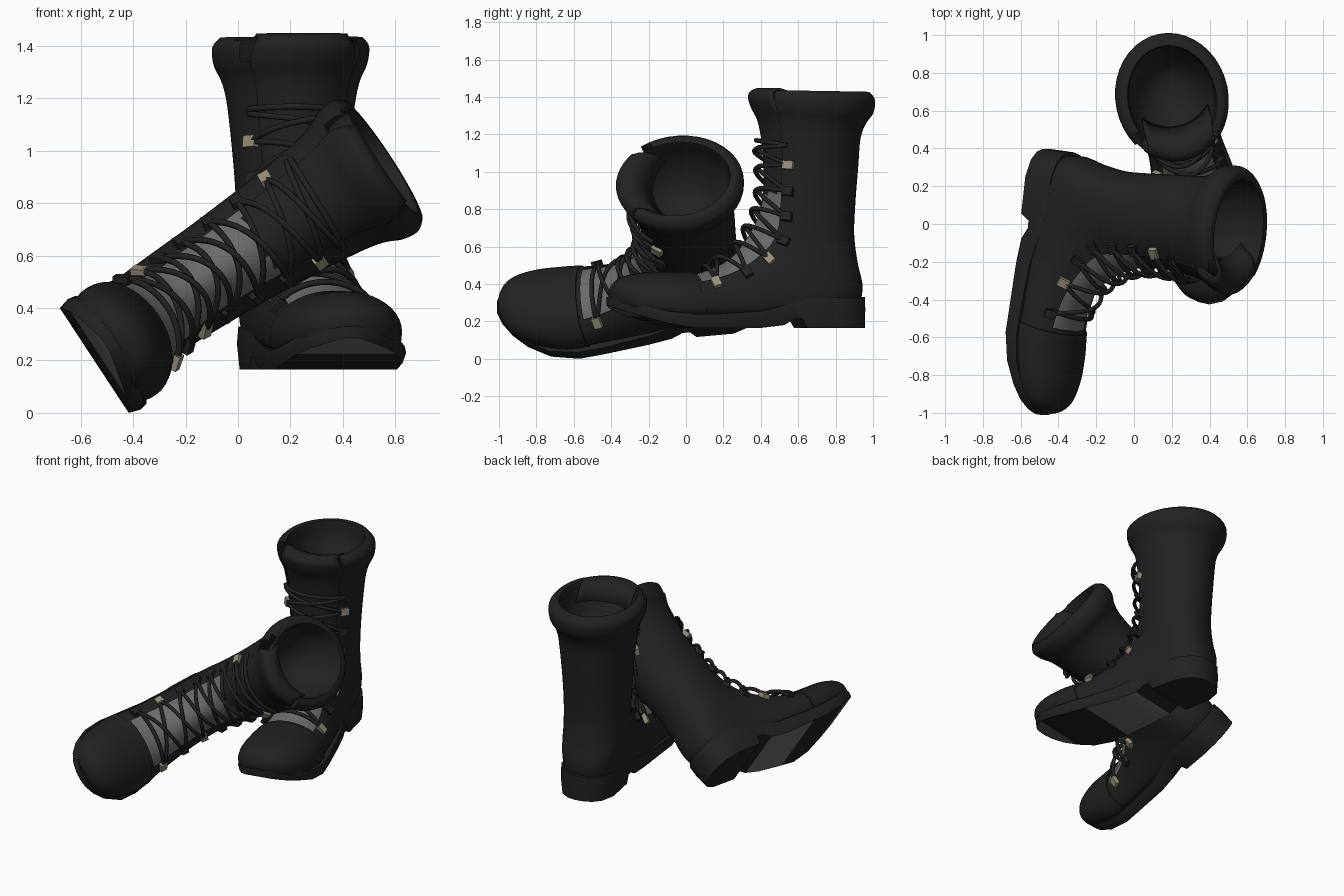
import bpy, bmesh, math
from mathutils import Vector, Matrix

if "Cube" in bpy.data.objects:
    bpy.data.objects.remove(bpy.data.objects["Cube"])


def mat(name, c):
    m = bpy.data.materials.new(name)
    m.diffuse_color = (*c, 1)
    m.use_nodes = True
    m.node_tree.nodes["Principled BSDF"].inputs["Base Color"].default_value = m.diffuse_color
    return m


BLACK = mat("black_leather", (0.0155, 0.0155, 0.0155))
GREY = mat("grey_fabric", (0.15, 0.148, 0.14))
BRASS = mat("dull_brass", (0.32, 0.28, 0.2))

# Boot sections, toe to collar: back/bottom point (v,h), front/top point (v,h), half width
ROWS = [
    (1.10, .135, 1.115, .185, .05), (1.06, .11, 1.095, .23, .125), (1.0, .09, 1.04, .268, .178),
    (.90, .07, .93, .29, .215), (.75, .05, .80, .293, .235), (.60, .05, .66, .297, .228),
    (.42, .05, .54, .335, .21), (.22, .05, .45, .39, .195), (.0, .05, .39, .46, .187),
    (-.20, .07, .345, .53, .187), (-.262, .2, .31, .6, .192), (-.235, .35, .29, .67, .197),
    (-.217, .5, .28, .76, .205), (-.225, .68, .28, .86, .215), (-.24, .86, .285, .96, .23),
    (-.252, 1.01, .30, 1.06, .247), (-.28, 1.09, .315, 1.12, .265), (-.322, 1.15, .345, 1.18, .292),
    (-.33, 1.22, .36, 1.24, .298), (-.30, 1.262, .34, 1.272, .27),
]
# Sole: v, left half width, right half width, bottom h, top h
SOLE = [
    (-.275, .02, .04, 0, .165), (-.26, .075, .095, 0, .165), (-.22, .125, .15, 0, .165),
    (-.13, .165, .19, 0, .165), (.07, .17, .195, 0, .155), (.10, .17, .195, .05, .15),
    (.14, .168, .197, .05, .14), (.20, .168, .205, .015, .12), (.33, .172, .225, 0, .09),
    (.57, .195, .267, 0, .075), (.7, .208, .285, 0, .075), (.85, .205, .275, .025, .09),
    (.97, .175, .225, .06, .12), (1.05, .13, .16, .085, .14), (1.10, .075, .095, .105, .155),
    (1.125, .02, .04, .12, .165),
]


def sample(table, r):
    """Smooth interpolation of table rows at a fractional index."""
    n = len(table)
    i = max(0, min(int(r), n - 2))
    f = r - i
    a, b, c, d = (table[max(0, min(n - 1, i + k))] for k in (-1, 0, 1, 2))
    return [.5 * (2 * q + (s - p) * f + (2 * p - 5 * q + 4 * s - t) * f * f + (3 * q - p - 3 * s + t) * f ** 3)
            for p, q, s, t in zip(a, b, c, d)]


def pt(r, deg, off=0.0):
    """Point on the boot surface: section r, angle from the front, offset outward."""
    pv, ph, qv, qh, w = sample(ROWS, r)
    P, Q = Vector((pv, ph)), Vector((qv, qh))
    L = (Q - P).length
    u = (Q - P) / L
    k = max(0, min(1, (r - 6) / 5))
    c = .34 + .16 * k
    e = .6 + .25 * k + .15 * max(0, min(1, (r - 11) / 3))
    ct, st = math.cos(math.radians(deg)), math.sin(math.radians(deg))
    if ct >= 0:
        s, x = (L * (1 - c) + off) * ct, abs(st)
    else:
        s, x = -(L * c + off) * (-ct) ** e, abs(st) ** e
    p = P + u * (L * c + s)
    cx = .008 + .026 * max(0, 1 - abs(r - 4) / 5)
    return Vector((cx + math.copysign((w + off) * x, st), -p.x, p.y))


parts = []


def finish(name, bm, mats, angle=40, solid=0):
    bmesh.ops.recalc_face_normals(bm, faces=bm.faces)
    me = bpy.data.meshes.new(name)
    bm.to_mesh(me)
    bm.free()
    for m in mats:
        me.materials.append(m)
    me.shade_smooth()
    me.set_sharp_from_angle(angle=math.radians(angle))
    parts.append((name, me, solid))
    return me


def grid(bm, rows, closed, keep=lambda i, k: True):
    vs = [[bm.verts.new(p) for p in row] for row in rows]
    n = len(rows[0])
    for i in range(len(rows) - 1):
        for k in range(n if closed else n - 1):
            if keep(i, k):
                j = (k + 1) % n
                bm.faces.new((vs[i][k], vs[i][j], vs[i + 1][j], vs[i + 1][k]))
    return vs


N, S = 40, 4
RMAX = len(ROWS) - 1


# Upper with open lacing gap; the gap is wider at the collar on one side
def upper_keep(i, k):
    r = i / S
    kk = k if k < N // 2 else k - N
    if r < 5:
        return True
    lo = -5 if r < 17 else (-6 if r < 18.3 else -7)
    return not (lo <= kk < 5)


def ring(r, off=0.0):
    return [pt(r, 360 * k / N, off) for k in range(N)]


bm = bmesh.new()
vs = grid(bm, [ring(i / S) for i in range(RMAX * S + 1)] + [ring(RMAX, -.035)], True, upper_keep)
bm.faces.new(vs[0])
bmesh.ops.delete(bm, geom=[v for v in bm.verts if not v.link_faces], context='VERTS')
finish("boot_upper", bm, [BLACK], 50)

# Funnel-shaped lining inside the collar
bm = bmesh.new()
vs = grid(bm, [ring(r, o) for r, o in ((19, -.035), (18.4, -.06), (17.5, -.07), (16.5, -.07),
                                       (15.6, -.075), (14.9, -.1), (14.5, -.16))], True)
bm.faces.new(vs[-1])
bmesh.ops.reverse_faces(bm, faces=bm.faces)
finish("lining", bm, [BLACK], 60)

# Toe cap, a thin layer over the toe
bm = bmesh.new()
vs = grid(bm, [ring(i / S, .007) for i in range(19)] + [ring(4.82, .007), ring(4.84, -.012)], True)
bm.faces.new(vs[0])
finish("toe_cap", bm, [BLACK], 50)

# Tongue: grey fabric low down, black leather above, padded top turned inward
bm = bmesh.new()
rows = []
for i in range(62):
    r = 4.4 + (RMAX - 4.4) * i / 61
    k = max(0, min(1, (r - 15) / 3))
    span = 56 - 14 * k
    rows.append([pt(r, span * (j / 6 - 1), -.01 + .004 * k) for j in range(13)])
top = rows[-1]
for dy, dz in ((.035, .012), (.1, -.01), (.17, -.1)):
    rows.append([p + Vector((0, dy, dz)) for p in top])
grid(bm, rows, False)
for f in bm.faces:
    f.material_index = 0 if f.calc_center_median().z < .72 else 1
finish("tongue", bm, [GREY, BLACK], 50, .01)

# Sole with heel block, arch notch and toe spring
bm = bmesh.new()
rows = []
for v, l, r, b, t in SOLE:
    m = b + (t - b) * .6
    rows.append([Vector(p) for p in ((-l * .97, -v, b), (r * .97, -v, b), (r + .006, -v, m),
                                     (r, -v, t), (-l, -v, t), (-l - .006, -v, m))])
vs = grid(bm, rows, True)
bm.faces.new(vs[0])
bm.faces.new(vs[-1])
bmesh.ops.recalc_face_normals(bm, faces=bm.faces)
for f in bm.faces:
    v = -f.calc_center_median().y
    if f.normal.z < -.6 and (.2 < v < .55 or v > .95):
        f.material_index = 1
finish("sole", bm, [BLACK, GREY], 35)

# Lace hooks in two rows
HOOKS = [5.5, 6.9, 8.2, 9.5, 10.9, 12.2, 13.4]
BRIGHT = ((0, 1), (2, 1), (6, 1), (1, -1), (6, -1))
for name, m, bright in (("dark_lace_hooks", BLACK, False), ("brass_lace_hooks", BRASS, True)):
    bm = bmesh.new()
    for i, r in enumerate(HOOKS):
        for side in (-1, 1):
            if ((i, side) in BRIGHT) == bright:
                deg = side * 55
                n = (pt(r, deg, .05) - pt(r, deg)).normalized()
                t = pt(r + .1, deg) - pt(r, deg)
                t = (t - n * t.dot(n)).normalized()
                M = Matrix((n, t, n.cross(t))).transposed().to_4x4()
                M.translation = pt(r, deg, .012)
                bmesh.ops.create_cube(bm, size=1, matrix=M @ Matrix.Diagonal((.028, .045, .06, 1)))
    finish(name, bm, [m], 30)

# Criss-cross laces
cu = bpy.data.curves.new("laces", 'CURVE')
cu.dimensions = '3D'
cu.bevel_depth = .012
cu.bevel_resolution = 2
cu.materials.append(BLACK)


def lace(r0, r1, side, lift):
    sp = cu.splines.new('POLY')
    n = 17
    sp.points.add(n - 1)
    for j in range(n):
        f = j / (n - 1)
        p = pt(r0 + (r1 - r0) * f, side * 54 * (1 - 2 * f), .012 + lift * math.sin(math.pi * f))
        sp.points[j].co = (*p, 1)
    sp.use_smooth = True


stops = HOOKS + [14.3]
for a, b in zip(stops, stops[1:]):
    lace(a, b, 1, .01)
    lace(a, b, -1, .026)
for r in (5.5, 14.3):
    lace(r, r + .15, 1, .008)
parts.append(("laces", cu, 0))

# Two placements of the same boot: one upright, one leaning on it
upright = Matrix.Translation((.19, .68, .165)) @ Matrix.Rotation(math.radians(12), 4, 'Z')
U = Vector((.83, -.12, .545)).normalized()
Y = Vector((.1, .99, .07))
Y = (Y - U * Y.dot(U)).normalized()
lean = Matrix((Y.cross(U), Y, U)).transposed().to_4x4()
lean.translation = (-.5, .125, .235)
sole = next(d for n, d, s in parts if n == "sole")
lean.translation.z -= min((lean @ v.co).z for v in sole.vertices)

for label, M in (("upright", upright), ("leaning", lean)):
    for name, data, solid in parts:
        ob = bpy.data.objects.new(f"{label}_{name}", data)
        bpy.context.collection.objects.link(ob)
        ob.matrix_world = M
        if solid:
            mod = ob.modifiers.new("thickness", 'SOLIDIFY')
            mod.thickness = solid
            mod.offset = -1
